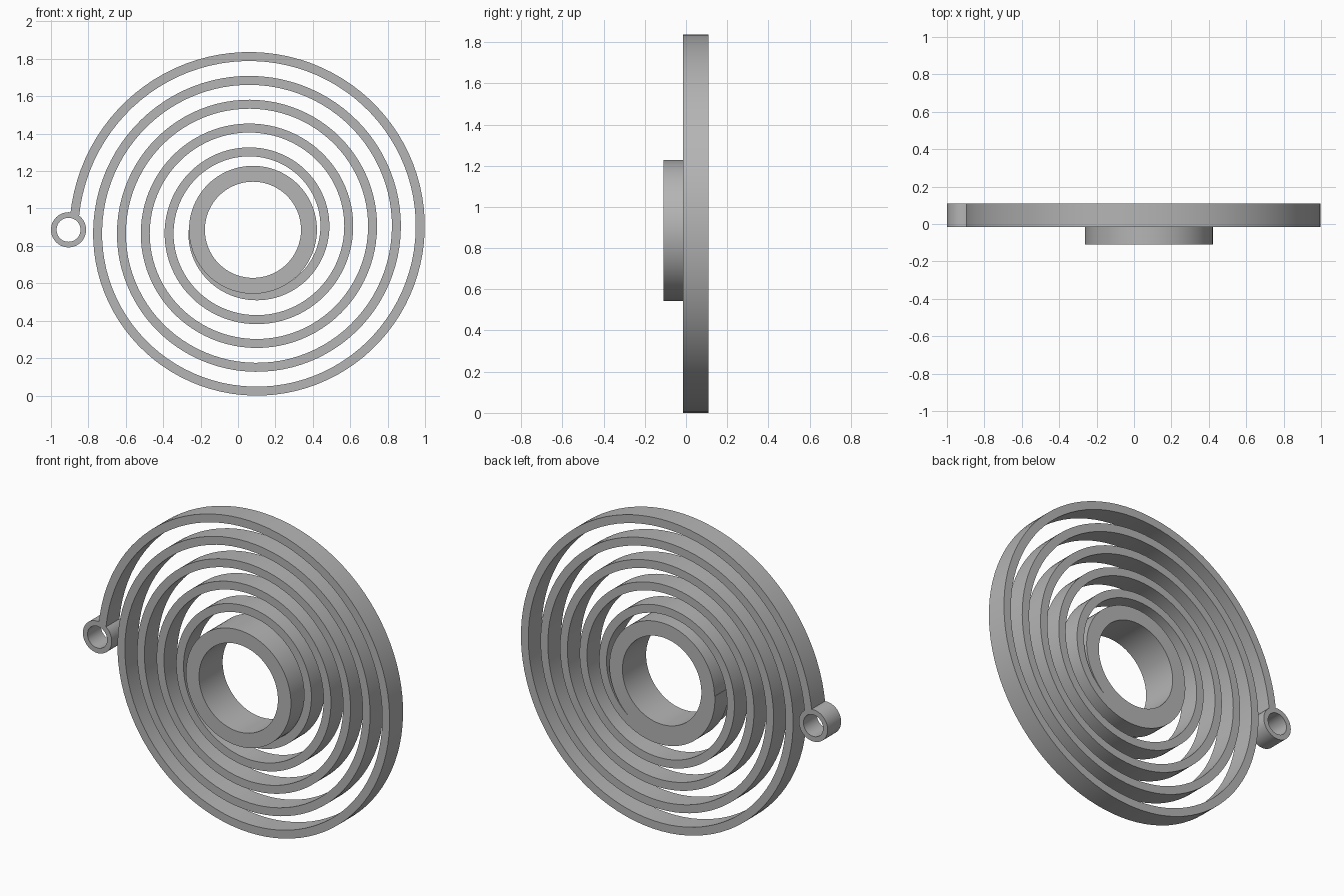
import bpy
import bmesh
from math import cos, sin, pi, radians

if "Cube" in bpy.data.objects:
    bpy.data.objects.remove(bpy.data.objects["Cube"], do_unlink=True)

# Single grey metal
steel = bpy.data.materials.new("grey_steel")
steel.use_nodes = True
steel.diffuse_color = (0.46, 0.46, 0.46, 1)
steel.node_tree.nodes["Principled BSDF"].inputs["Base Color"].default_value = (0.46, 0.46, 0.46, 1)

CX, CZ = 0.08, 0.886          # shared axis of hub and spiral
FRONT, SHOULDER, BACK = -0.11, -0.015, 0.11
OUTER_R, PITCH, WIDTH, TURNS = 0.982, 0.1275, 0.048, 5


def polar(cx, cz, r, a):
    return cx + r * cos(a), cz + r * sin(a)


def band(name, outer, inner, y0, y1, closed):
    """Rectangular-section strip between two matching outlines in the xz plane."""
    bm = bmesh.new()
    rows = [[bm.verts.new((p[0], y, p[1])) for p, y in
             ((o, y0), (o, y1), (i, y1), (i, y0))] for o, i in zip(outer, inner)]
    pairs = list(zip(rows, rows[1:] + rows[:1]))
    for a, b in pairs if closed else pairs[:-1]:
        for k in range(4):
            n = (k + 1) % 4
            bm.faces.new((a[k], a[n], b[n], b[k]))
    if not closed:
        bm.faces.new(rows[0])
        bm.faces.new(rows[-1])
    bmesh.ops.recalc_face_normals(bm, faces=bm.faces)
    mesh = bpy.data.meshes.new(name)
    bm.to_mesh(mesh)
    bm.free()
    mesh.materials.append(steel)
    obj = bpy.data.objects.new(name, mesh)
    bpy.context.collection.objects.link(obj)
    bpy.ops.object.select_all(action='DESELECT')
    obj.select_set(True)
    bpy.context.view_layer.objects.active = obj
    bpy.ops.object.shade_smooth_by_angle(angle=radians(30))
    return obj


def tube(name, cx, cz, r_out, r_in, y0, y1, sides):
    angles = [2 * pi * i / sides for i in range(sides)]
    return band(name, [polar(cx, cz, r_out, a) for a in angles],
                [polar(cx, cz, r_in, a) for a in angles], y0, y1, True)


# Hub collar, standing proud of the spring at the front
tube("hub_collar", CX, CZ, 0.342, 0.257, FRONT, BACK, 96)

# Eyelet at the free end of the spring
tube("end_eyelet", -0.906, CZ, 0.094, 0.064, SHOULDER, BACK, 48)

# Flat spiral strip, winding inward from the eyelet to the hub
start, steps = 0.012, 96 * TURNS
outer, inner = [], []
for i in range(steps + 1):
    t = start + (TURNS - start) * i / steps
    r, a = OUTER_R - PITCH * t, pi - 2 * pi * t
    outer.append(polar(CX, CZ, r, a))
    inner.append(polar(CX, CZ, r - WIDTH, a))
band("spiral_spring", outer, inner, SHOULDER, BACK, False)
